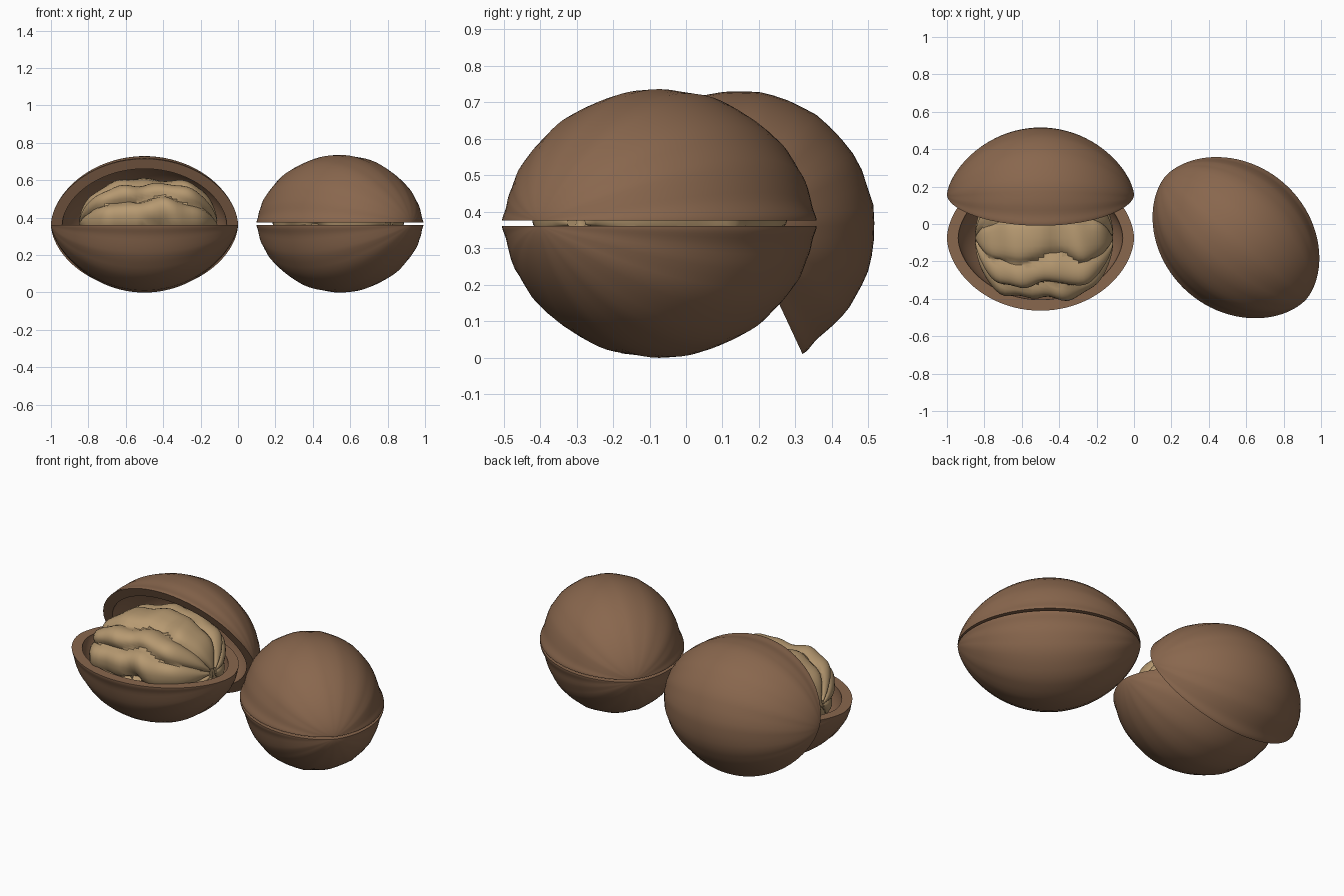
import bpy, bmesh, math
from math import sin, cos, pi, exp
from mathutils import Matrix, Vector

if "Cube" in bpy.data.objects:
    bpy.data.objects.remove(bpy.data.objects["Cube"])


def material(name, rgb):
    m = bpy.data.materials.new(name)
    m.diffuse_color = (*rgb, 1)
    m.use_nodes = True
    m.node_tree.nodes["Principled BSDF"].inputs["Base Color"].default_value = m.diffuse_color
    return m


SHELL = material("shell_brown", (0.25, 0.135, 0.075))
KERNEL = material("kernel_tan", (0.47, 0.32, 0.165))


def finish(name, bm, mat, matrix, angle):
    bmesh.ops.remove_doubles(bm, verts=bm.verts, dist=1e-4)
    bmesh.ops.recalc_face_normals(bm, faces=bm.faces)
    bm.transform(matrix)
    me = bpy.data.meshes.new(name)
    bm.to_mesh(me)
    bm.free()
    ob = bpy.data.objects.new(name, me)
    bpy.context.collection.objects.link(ob)
    me.materials.append(mat)
    bpy.ops.object.select_all(action='DESELECT')
    ob.select_set(True)
    bpy.context.view_layer.objects.active = ob
    bpy.ops.object.shade_smooth_by_angle(angle=math.radians(angle))
    return ob


def skin(bm, grid):
    for r0, r1 in zip(grid, grid[1:]):
        for q in zip(r0, r0[1:], r1[1:], r1):
            bm.faces.new(q)


def shell_half(name, matrix):
    """Bowl-shaped half shell, open side up, rim in the local z = 0 plane."""
    bm = bmesh.new()
    NT, NA = 44, 40

    def surface(length, width, depth, lip, groove):
        rows = []
        for i in range(NT + 1):
            u = -cos(pi * i / NT)
            k = max(0, 1 - u * u)
            row = []
            for j in range(NA + 1):
                s = j / NA
                a = pi * (s - 0.75 * sin(2 * pi * s) / (2 * pi))
                # ridges run from tip to tip and fade at the rim
                g = 1 + groove * sin(a) * (0.35 + u * u) * (cos(15 * a) + 0.7 * cos(24 * a + 1))
                e = 1 + lip * exp(-(sin(a) / 0.11) ** 2)
                row.append(bm.verts.new((u * length,
                                         -cos(a) * width * k ** 0.56 * g * e,
                                         -sin(a) * depth * k ** 0.66 * g)))
            rows.append(row)
        skin(bm, rows)
        return rows

    outer = surface(0.5, 0.37, 0.36, 0.05, 0.013)
    inner = surface(0.44, 0.33, 0.315, 0, 0)
    for j in (0, -1):                       # flat rim
        skin(bm, [[r[j] for r in outer], [r[j] for r in inner]])
    return finish(name, bm, SHELL, matrix, 40)


def kernel(name, matrix):
    """Blunt, lobed nut meat with wavy lengthwise folds."""
    bm = bmesh.new()
    NT, NA = 36, 96
    rows = []
    for i in range(NT + 1):
        t = pi * i / NT
        u = -cos(t)
        k = max(0, 1 - abs(u) ** 3.2) ** 0.5
        row = []
        for j in range(NA):
            a = 2 * pi * j / NA
            c, s = cos(a), sin(a)
            y = math.copysign(abs(c) ** 0.75, c) * 0.315
            z = abs(s) ** 0.75 * 0.235 if s > 0 else s * 0.24
            w = a + 0.10 * sin(4.2 * u + 1) + 0.05 * sin(9 * u)
            fold = abs(sin(w * 4.5 + 0.9)) ** 0.6 - 0.75
            lump = 0.035 * sin(6 * u + 2 * a) + 0.025 * sin(13 * u - 3 * a)
            f = k * (1 + (0.20 * fold + lump) * (1 if s > -0.1 else 0.4))
            x = u * 0.365 + 0.025 * u * fold * (1 - k)
            row.append(bm.verts.new((x, y * f, z * f * (1 + 0.08 * u * (1 - abs(u))))))
        rows.append(row + row[:1])
    skin(bm, rows[1:-1])
    for r in (rows[1], rows[-2]):           # blunt ends
        bm.faces.new(r[:-1])
    loose = [v for v in bm.verts if not v.link_faces]
    bmesh.ops.delete(bm, geom=loose, context='VERTS')
    return finish(name, bm, KERNEL, matrix, 32)


def place(x, y, z, spin=0, tilt=0):
    return (Matrix.Translation((x, y, z)) @ Matrix.Rotation(spin, 4, 'Z')
            @ Matrix.Rotation(tilt, 4, 'X'))


# opened nut: lower bowl, kernel, and upper half leaning behind
shell_half("open_lower_shell", place(-0.5, -0.075, 0.36))
shell_half("open_upper_shell", place(-0.5, 0.155, 0.362, 0, pi - math.radians(65)))
kernel("open_kernel", place(-0.48, -0.075, 0.36))

# closed nut, turned on its vertical axis, with a thin seam gap
TURN = math.radians(-41)
shell_half("closed_lower_shell", place(0.545, -0.073, 0.36, TURN))
shell_half("closed_upper_shell", place(0.545, -0.073, 0.375, TURN, pi))
kernel("closed_kernel", place(0.545, -0.073, 0.365, TURN) @ Matrix.Scale(0.95, 4))
